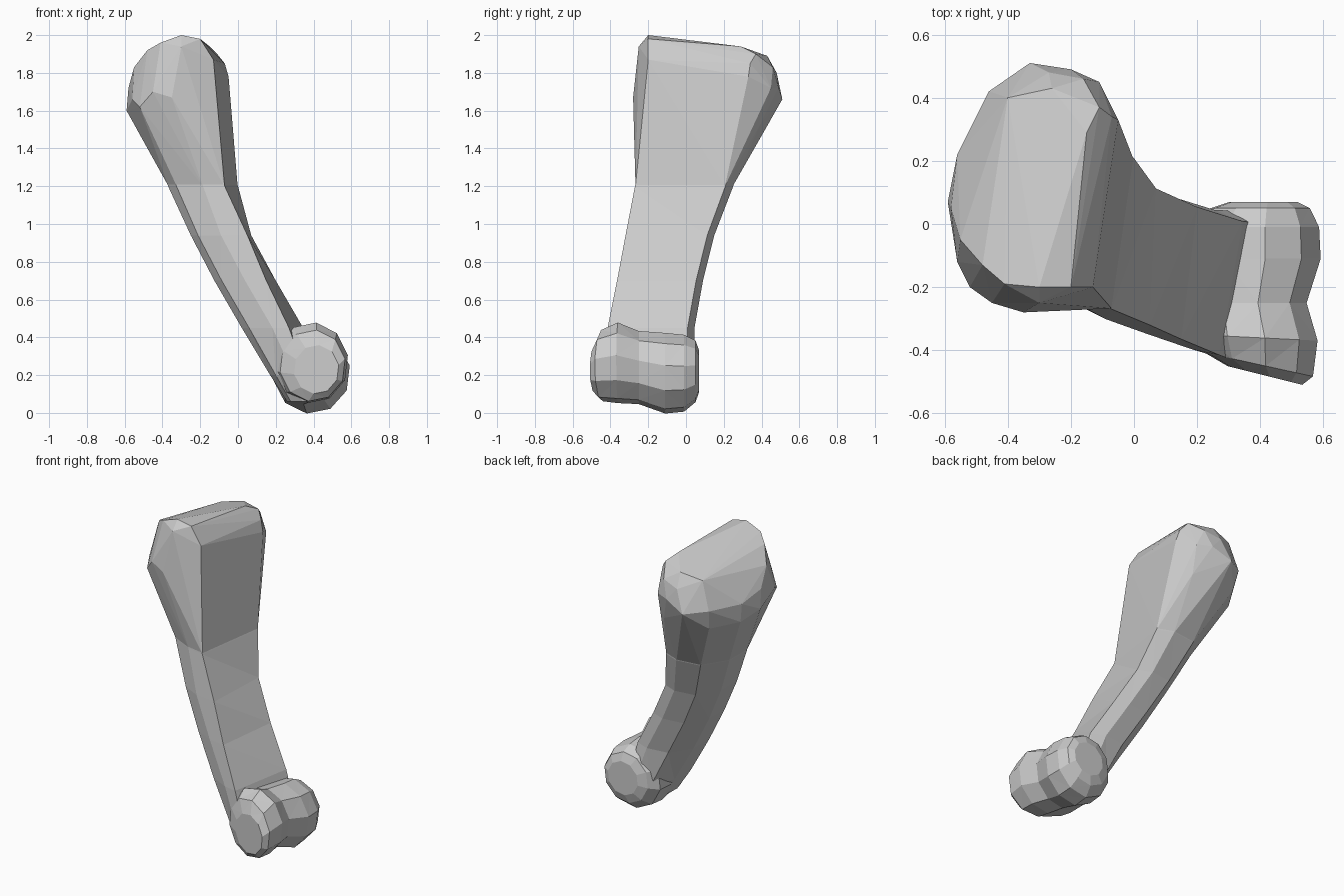
import bpy, bmesh, math

if "Cube" in bpy.data.objects:
    bpy.data.objects.remove(bpy.data.objects["Cube"])


def finish(name, bm):
    bmesh.ops.recalc_face_normals(bm, faces=bm.faces[:])
    me = bpy.data.meshes.new(name)
    bm.to_mesh(me)
    bm.free()
    ob = bpy.data.objects.new(name, me)
    bpy.context.collection.objects.link(ob)
    return ob


def loft(name, rings):
    bm = bmesh.new()
    loops = [[bm.verts.new(p) for p in ring] for ring in rings]
    n = len(loops[0])
    for a, b in zip(loops, loops[1:]):
        for i in range(n):
            j = (i + 1) % n
            bm.faces.new((a[i], a[j], b[j], b[i]))
    bm.faces.new(loops[0])
    bm.faces.new(loops[-1])
    bmesh.ops.triangulate(bm, faces=[f for f in bm.faces if len(f.verts) == 4])
    return finish(name, bm)


def hull(name, pts):
    bm = bmesh.new()
    for p in pts:
        bm.verts.new(p)
    bmesh.ops.convex_hull(bm, input=bm.verts[:])
    loose = [v for v in bm.verts if not v.link_faces]
    bmesh.ops.delete(bm, geom=loose, context='VERTS')
    return finish(name, bm)


# Shaft: slanted loft with a flat right side and a sharp front-right edge
def shaft_ring(z, xl, xr, xe, yf, yb, inset=0):
    uv = [(1, .92), (.72, 1), (.28, .96), (.01, .66), (0, .32), (.12, .17), (.5, .04)]
    pts = [(xe, yf, z)]
    pts += [(xl + u * (xr - xl), yf + v * (yb - yf), z) for u, v in uv]
    cx, cy = (xl + xr) / 2, (yf + yb) / 2
    k = 1 - inset
    return [(cx + (x - cx) * k, cy + (y - cy) * k, z) for x, y, z in pts]


neck = (1.20, -.37, .00, -.07, -.27, .25)
shaft = loft("bone_shaft", [
    shaft_ring(1.60, -.50, -.12, -.20, -.20, .33),
    shaft_ring(*neck)] + [shaft_ring(*r) for r in [
        (.94, -.25, .07, .05, -.32, .15),
        (.70, -.125, .20, .15, -.365, .09),
        (.45, .02, .345, .27, -.415, .045),
        (.20, .17, .42, .36, -.45, .04),
        (.06, .26, .42, .36, -.42, .01)]])

# Upper head: faceted knob with a broad sloping top, tapering into the shaft
head = hull("upper_head", [
    (-.30, -.20, 2.0), (-.20, -.20, 1.98), (-.41, -.19, 1.96), (-.15, .29, 1.94),
    (-.26, .43, 1.89), (-.40, .40, 1.86), (-.30, -.25, 1.94), (-.13, -.20, 1.87),
    (-.11, .37, 1.90), (-.07, .34, 1.85), (-.16, .46, 1.83), (-.27, .48, 1.80),
    (-.33, .51, 1.66), (-.20, .49, 1.72), (-.11, .45, 1.72), (-.05, .33, 1.78),
    (-.05, .28, 1.52), (-.46, .42, 1.68), (-.56, .22, 1.68), (-.59, .07, 1.60),
    (-.58, .05, 1.72), (-.55, -.05, 1.83), (-.48, -.13, 1.92), (-.56, -.12, 1.66),
    (-.52, -.20, 1.62), (-.45, -.25, 1.70), (-.35, -.28, 1.67), (-.22, -.25, 1.70),
    (-.16, -.24, 1.50), (-.28, .43, 1.53), (-.12, .40, 1.54),
    (-.55, .22, 1.56), (-.44, .39, 1.55),
] + shaft_ring(*neck, inset=.01))


# Lower joint: two rounded lobes with a groove between, along y
def joint_ring(y, cx, cz, rx, rz, tilt):
    ring = []
    for i in range(10):
        a = math.tau * (i + .3) / 10
        dx = rx * math.cos(a)
        ring.append((cx + dx, y - tilt * dx, cz + rz * math.sin(a)))
    return ring


joint = loft("lower_joint", [joint_ring(*r) for r in [
    (-.48, .415, .23, .12, .13, .25),
    (-.445, .395, .25, .175, .19, .22),
    (-.36, .39, .265, .195, .215, .05),
    (-.25, .37, .24, .18, .195, 0),
    (-.11, .39, .21, .205, .215, 0),
    (-.01, .39, .21, .20, .205, 0),
    (.05, .40, .22, .16, .165, 0),
    (.07, .41, .22, .11, .11, 0)]])

# Fuse the ends onto the shaft so only the outer surface remains
bpy.context.view_layer.objects.active = shaft
for part in (head, joint):
    m = shaft.modifiers.new("union", 'BOOLEAN')
    m.operation = 'UNION'
    m.solver = 'EXACT'
    m.object = part
    bpy.ops.object.modifier_apply(modifier=m.name)
    bpy.data.objects.remove(part)
shaft.name = "bone"
